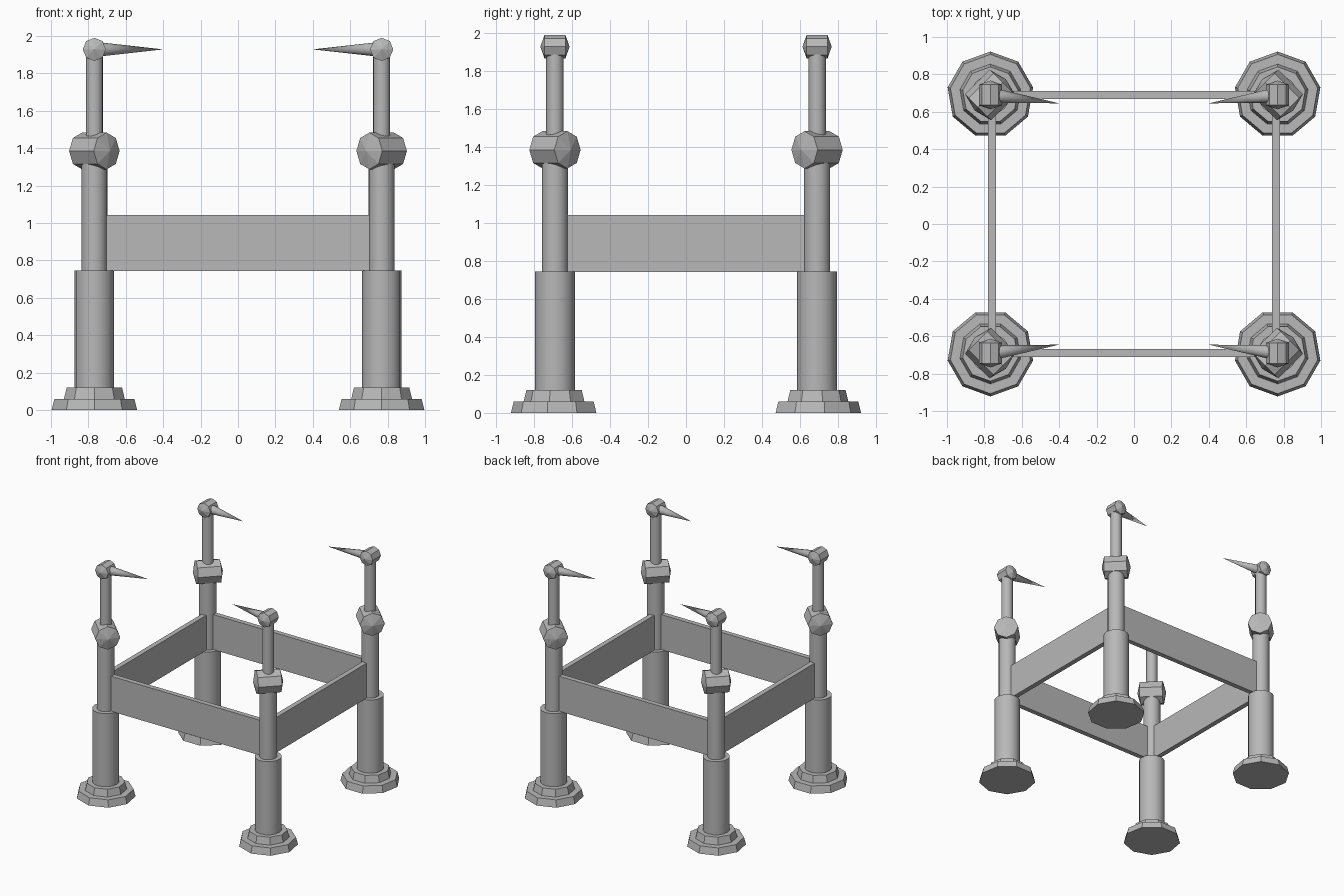
import bpy, bmesh, math
from mathutils import Matrix, Vector

if "Cube" in bpy.data.objects:
    bpy.data.objects.remove(bpy.data.objects["Cube"])

grey = bpy.data.materials.new("light_grey")
grey.diffuse_color = (0.48, 0.48, 0.48, 1)
grey.use_nodes = True
grey.node_tree.nodes["Principled BSDF"].inputs["Base Color"].default_value = grey.diffuse_color
PX, PY = 0.768, 0.69      # post position


def lathe(name, profile, matrix, sides, angle=35):
    """Revolve (radius, height) points about local z; zero radius makes a tip."""
    bm = bmesh.new()
    rings = []
    for r, h in profile:
        if r == 0:
            rings.append([bm.verts.new((0, 0, h))] * sides)
        else:
            rings.append([bm.verts.new((r * math.sin(2 * math.pi * i / sides),
                                        r * math.cos(2 * math.pi * i / sides), h))
                          for i in range(sides)])
    for a, b in zip(rings, rings[1:]):
        for i in range(sides):
            j = (i + 1) % sides
            quad = list(dict.fromkeys((a[i], a[j], b[j], b[i])))
            if len(quad) > 2:
                bm.faces.new(quad)
    bm.transform(matrix)
    bmesh.ops.recalc_face_normals(bm, faces=bm.faces)
    return finish(name, bm, angle)


def finish(name, bm, angle):
    mesh = bpy.data.meshes.new(name)
    bm.to_mesh(mesh)
    bm.free()
    mesh.materials.append(grey)
    obj = bpy.data.objects.new(name, mesh)
    bpy.context.collection.objects.link(obj)
    if angle:
        bpy.ops.object.select_all(action='DESELECT')
        obj.select_set(True)
        bpy.context.view_layer.objects.active = obj
        bpy.ops.object.shade_smooth_by_angle(angle=math.radians(angle))
    return obj


def along(center, direction):
    """Place local z along a direction at a point."""
    rot = Vector(direction).to_track_quat('Z', 'Y').to_matrix().to_4x4()
    return Matrix.Translation(center) @ rot


def tube(r, z0, z1):
    return [(0, z0), (r, z0), (r, z1), (0, z1)]


def drum(r, half, tip):
    return [(0, -tip), (r, -half), (r, half), (0, tip)]


for sx, x_side in ((-1, "left"), (1, "right")):
    for sy, y_side in ((-1, "front"), (1, "back")):
        tag = f"{y_side}_{x_side}"
        x, y = sx * PX, sy * PY
        place = Matrix.Translation((x, y, 0)) @ Matrix.Diagonal((sx, sy, 1, 1))
        # stepped foot
        lathe("foot_lower_" + tag, [(0, 0), (0.232, 0), (0.217, 0.06), (0, 0.06)], place, 9, 0)
        lathe("foot_upper_" + tag, [(0, 0.06), (0.165, 0.06), (0.15, 0.12), (0, 0.12)], place, 9, 0)
        # telescoping post
        lathe("lower_post_" + tag, tube(0.105, 0.12, 0.745), place, 16)
        lathe("middle_post_" + tag, tube(0.069, 0.745, 1.36), place, 16)
        lathe("neck_" + tag, tube(0.046, 1.40, 1.91), place, 16)
        # diagonal joint drum with pointed ends
        lathe("joint_" + tag, drum(0.098, 0.093, 0.118),
              along((x, y, 1.385), (1, -sx * sy, 0)), 8, 0)
        # head drum and tapered spike pointing inwards
        lathe("head_" + tag, drum(0.062, 0.055, 0.077), along((x, y, 1.928), (0, 1, 0)), 8, 0)
        spike = Vector((-sx * 0.368, -sy * 0.045, 0))
        lathe("spike_" + tag, [(0, 0), (0.041, 0), (0, spike.length)],
              along((x, y, 1.928), spike), 12, 60)


def rail(name, center, size):
    bm = bmesh.new()
    bmesh.ops.create_cube(bm, size=1, matrix=Matrix.Translation(center)
                          @ Matrix.Diagonal((*size, 1)))
    finish(name, bm, 0)


# flat rails joining the posts
for s, front, side in ((-1, "front", "left"), (1, "back", "right")):
    rail(front + "_rail", (0, s * PY, 0.892), (2 * PX - 0.1, 0.042, 0.3))
    rail(side + "_rail", (s * 0.76, 0, 0.892), (0.042, 2 * PY - 0.1, 0.3))
